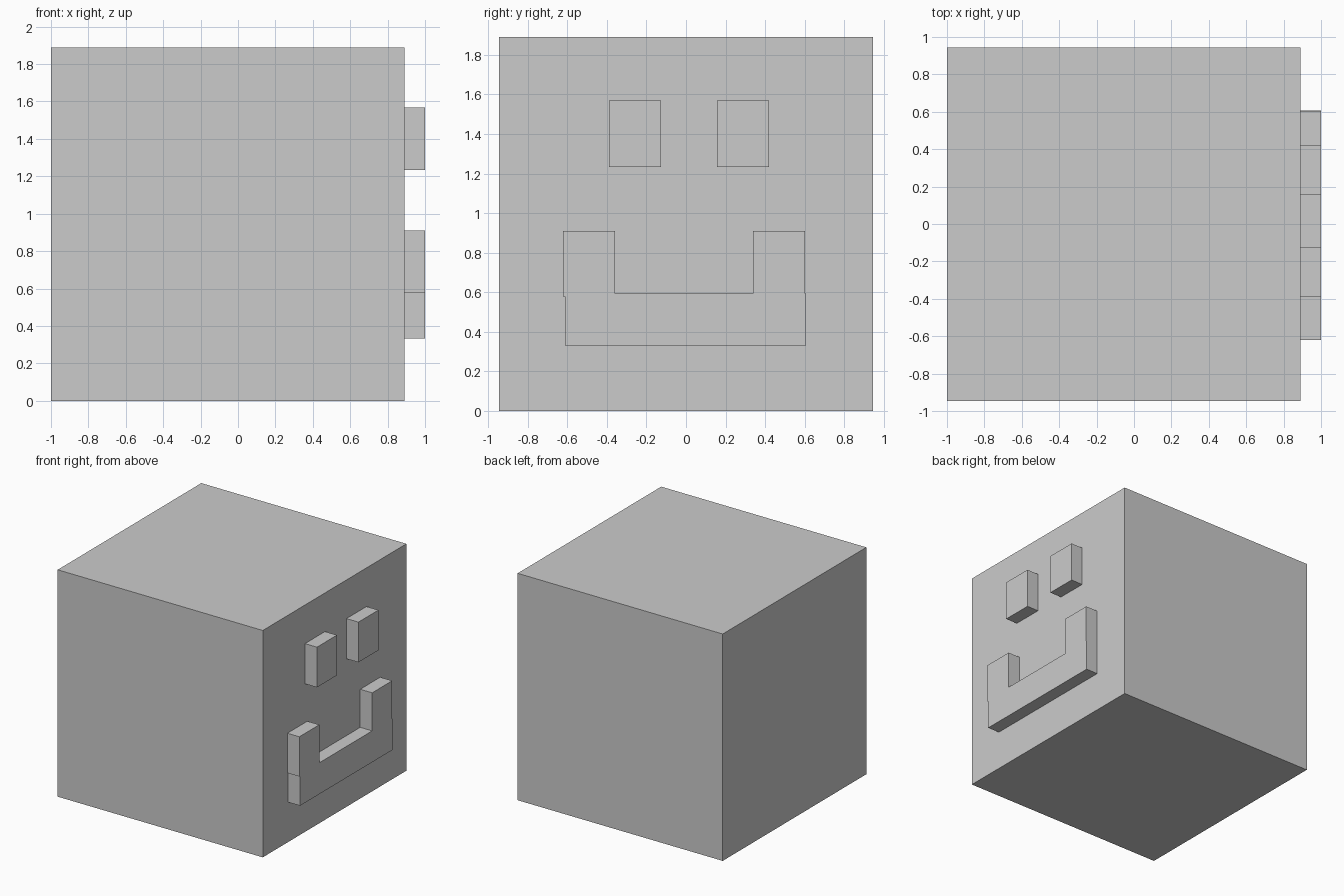
import bpy, bmesh
from mathutils import Vector

if "Cube" in bpy.data.objects:
    bpy.data.objects.remove(bpy.data.objects["Cube"])

HEAD = 1.89    # cube edge length
FACE_X = 0.89  # plane of the face side
TIP_X = 1.0    # front of the raised features
SINK = 0.02    # features are set slightly into the cube


def extrude_x(name, profile, x0, x1):
    """Extrude a counter-clockwise (y, z) outline from x0 to x1."""
    bm = bmesh.new()
    face = bm.faces.new([bm.verts.new((x0, y, z)) for y, z in profile])
    res = bmesh.ops.extrude_face_region(bm, geom=[face], use_keep_orig=True)
    verts = [v for v in res["geom"] if isinstance(v, bmesh.types.BMVert)]
    bmesh.ops.translate(bm, verts=verts, vec=Vector((x1 - x0, 0, 0)))
    bmesh.ops.recalc_face_normals(bm, faces=bm.faces)
    mesh = bpy.data.meshes.new(name)
    bm.to_mesh(mesh)
    bm.free()
    obj = bpy.data.objects.new(name, mesh)
    bpy.context.collection.objects.link(obj)
    return obj


def rect(y0, y1, z0, z1):
    return [(y0, z0), (y1, z0), (y1, z1), (y0, z1)]


# Head cube
extrude_x("head", rect(-HEAD / 2, HEAD / 2, 0, HEAD), -1.0, FACE_X)

# Two eyes
for name, y in (("left_eye", -0.389), ("right_eye", 0.157)):
    extrude_x(name, rect(y, y + 0.263, 1.233, 1.568), FACE_X - SINK, TIP_X)

# Blocky smile: wide bar with two upright corners
smile = [(-0.621, 0.91), (-0.621, 0.579), (-0.611, 0.579), (-0.611, 0.332),
         (0.606, 0.332), (0.606, 0.593), (0.601, 0.593), (0.601, 0.91),
         (0.338, 0.91), (0.338, 0.593), (-0.358, 0.593), (-0.358, 0.91)]
extrude_x("mouth", smile, FACE_X - SINK, TIP_X)
